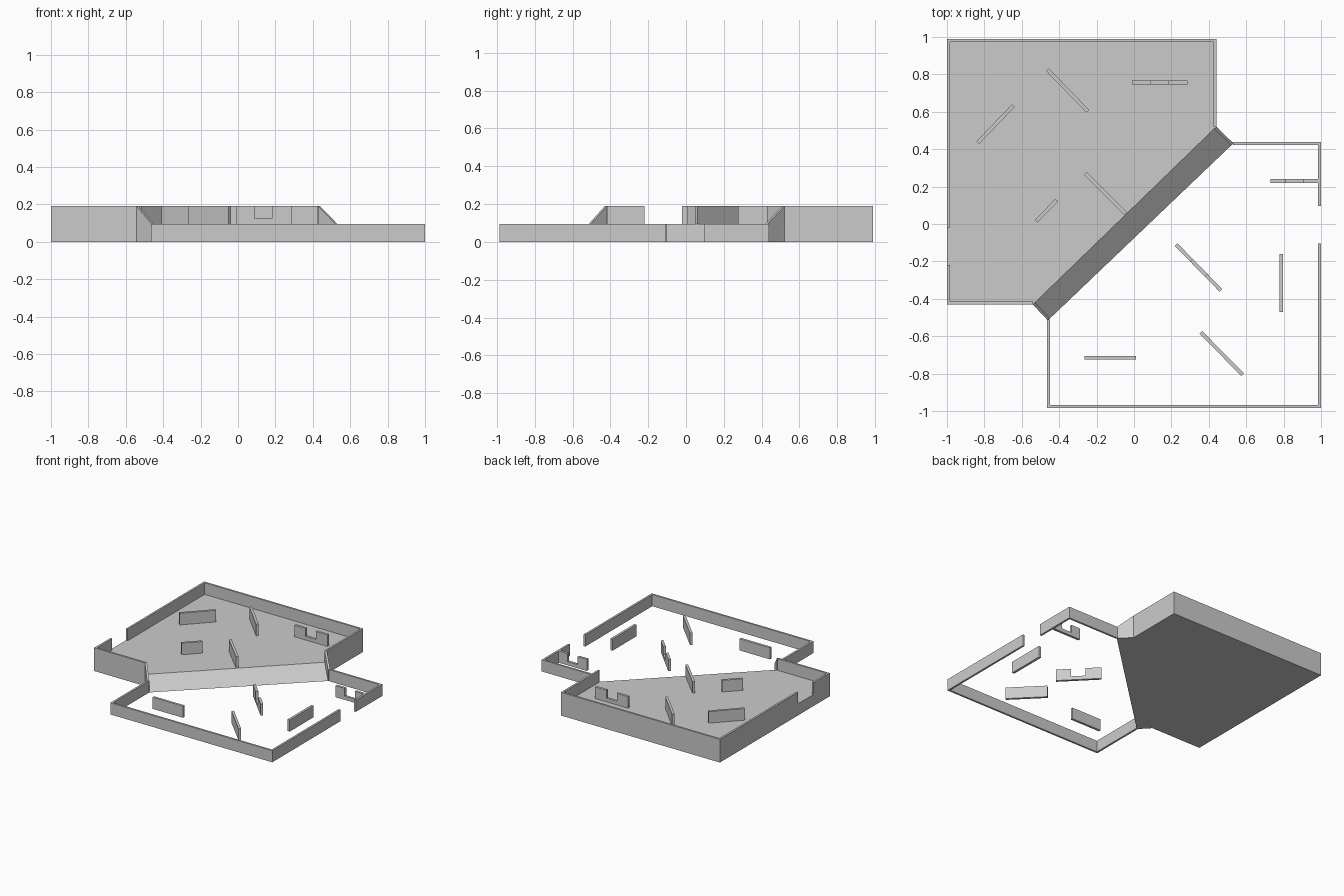
import bpy
from mathutils import Vector

if "Cube" in bpy.data.objects:
    bpy.data.objects.remove(bpy.data.objects["Cube"])

H = 0.095      # storey height
T = 0.016      # perimeter wall thickness


def mesh_object(name, verts, faces):
    me = bpy.data.meshes.new(name)
    me.from_pydata(verts, [], faces)
    me.update()
    ob = bpy.data.objects.new(name, me)
    bpy.context.collection.objects.link(ob)
    return ob


def panel(name, p, q, profile, t):
    """Upright panel from p to q; profile is (fraction along, z), counter-clockwise."""
    p, q = Vector(p), Vector(q)
    d = (q - p).normalized()
    side = Vector((d.y, -d.x)) * t / 2
    n = len(profile)
    verts = []
    for s in (1, -1):
        for u, z in profile:
            c = p + (q - p) * u + side * s
            verts.append((c.x, c.y, z))
    faces = [tuple(range(n)), tuple(range(2 * n - 1, n - 1, -1))]
    faces += [(i, n + i, n + (i + 1) % n, (i + 1) % n) for i in range(n)]
    return mesh_object(name, verts, faces)


def wall(name, p, q, z=0.0, t=T):
    return panel(name, p, q, [(0, z), (1, z), (1, z + H), (0, z + H)], t)


def notched(name, p, q, z, a, b):
    panel(name, p, q, [(0, z), (1, z), (1, z + H), (b, z + H), (b, z + .03),
                       (a, z + .03), (a, z + H), (0, z + H)], 0.02)


# Raised floor with sloped ramp along its diagonal edge
P0, P1, Q0, Q1 = (.44, .52), (-.54, -.43), (.53, .43), (-.46, -.515)
top = [(-1, .99), (-1, -.43), P1, P0, (.44, .99)]
verts = [(x, y, H) for x, y in top] + [(x, y, 0) for x, y in top]
verts += [(*Q1, 0), (*Q0, 0)]
mesh_object("raised_floor_and_ramp", verts, [
    (0, 1, 2, 3, 4), (2, 10, 11, 3), (9, 8, 11, 10, 7, 6, 5),
    (0, 5, 6, 1), (1, 6, 7, 2), (3, 8, 9, 4), (4, 9, 5, 0),
    (2, 7, 10), (3, 11, 8)])

# Upper perimeter walls, with a doorway on the left
h = T / 2
wall("upper_back_wall", (-1, .99 - h), (.44, .99 - h), H)
wall("upper_right_wall", (.44 - h, .52), (.44 - h, .99 - T), H)
wall("upper_front_wall", (-1, -.43 + h), (-.54, -.43 + h), H)
wall("upper_left_wall_back", (-1 + h, -.02), (-1 + h, .99 - T), H)
wall("upper_left_wall_front", (-1 + h, -.43 + T), (-1 + h, -.22), H)

# Lower perimeter walls, with a doorway on the right
wall("lower_back_wall", (.53, .43), (1, .43))
wall("lower_right_wall_back", (1 - h, .095), (1 - h, .438))
wall("lower_right_wall_front", (1 - h, -.985 + T), (1 - h, -.105))
wall("lower_front_wall", (-.466, -.985 + h), (1, -.985 + h))
wall("lower_left_wall", (-.466 + h, -.985 + T), (-.466 + h, -.51))

# Sloping side walls of the ramp
slope = [(0, 0), (1, 0), (1, H), (0, 2 * H)]
panel("ramp_wall_right", (.434, .514), (.526, .426), slope, T)
panel("ramp_wall_left", (-.536, -.424), (-.456, -.509), slope, T)

# Plain obstacles: ends and base height
plain = [
    ((-.835, .435), (-.645, .633), H), ((-.463, .825), (-.247, .603), H),
    ((-.26, .27), (-.045, .055), H), ((-.523, .015), (-.413, .127), H),
    ((.787, -.47), (.787, -.16), 0), ((.358, -.58), (.58, -.805), 0),
    ((-.265, -.715), (.01, -.715), 0)]
for i, (p, q, z) in enumerate(plain):
    wall(f"obstacle_{i + 1}", p, q, z, 0.02)

# Obstacles with a notch cut from the top
notched("notched_obstacle_upper", (-.012, .757), (.285, .757), H, .34, .65)
notched("notched_obstacle_side", (.73, .23), (.985, .23), 0, .32, .68)
notched("notched_obstacle_middle", (.225, -.11), (.465, -.355), 0, .35, .67)
